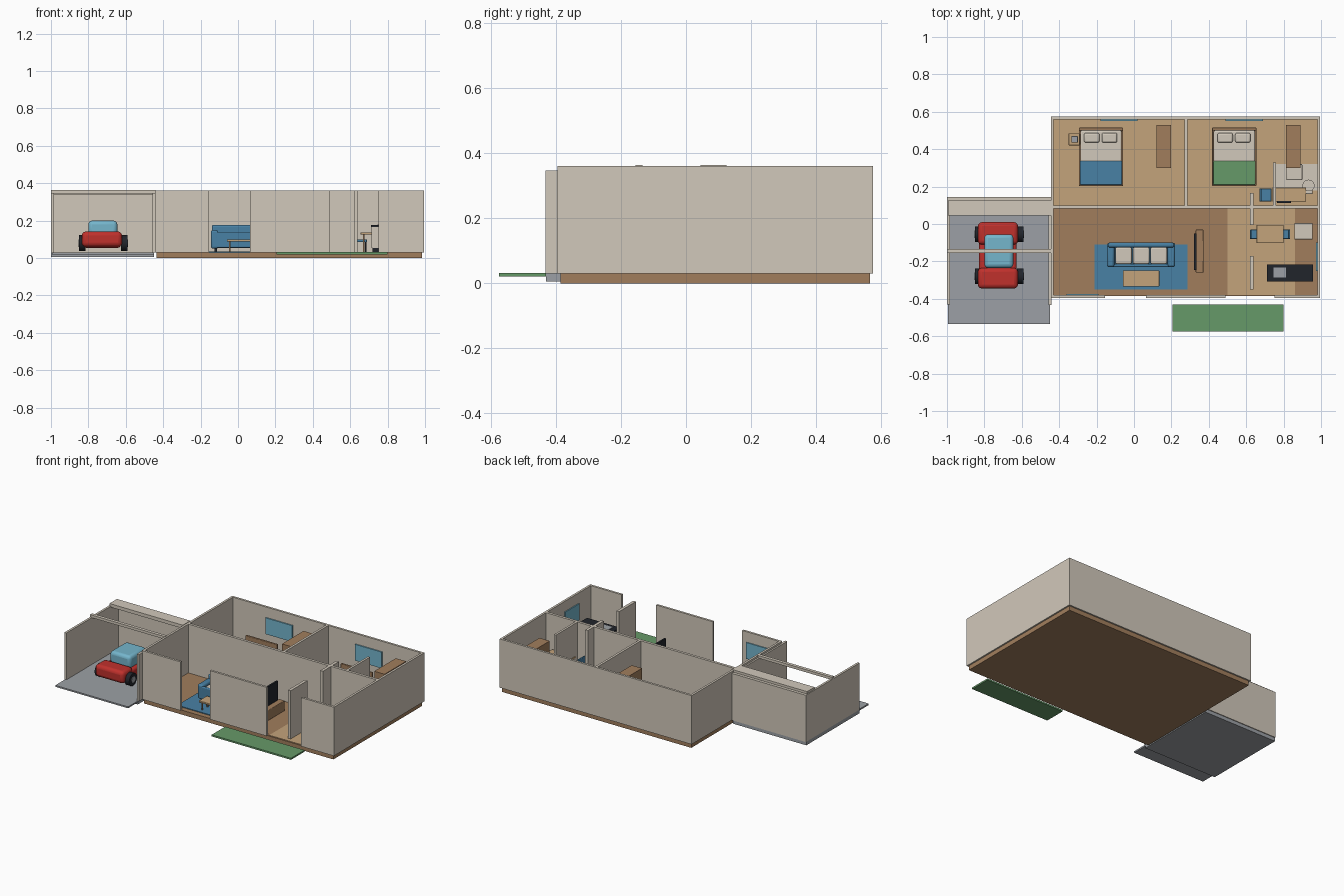
import bpy, math


def material(name, r, g, b):
    m = bpy.data.materials.new(name)
    m.diffuse_color = [(c / 255) ** 2.2 for c in (r, g, b)] + [1]
    return m


BEIGE = material("plaster_beige", 208, 199, 185)
BROWN = material("dark_wood", 160, 125, 93)
TAN = material("light_wood", 194, 162, 122)
GREY = material("concrete_grey", 155, 159, 164)
BLUE = material("fabric_blue", 74, 128, 163)
GLASS = material("glass_blue", 116, 180, 203)
RED = material("paint_red", 190, 52, 48)
GREEN = material("green", 102, 152, 104)
DARK = material("near_black", 38, 41, 47)


def box(name, mat, x0, x1, y0, y1, z0, z1, bevel=0):
    bpy.ops.mesh.primitive_cube_add(size=1, location=((x0 + x1) / 2, (y0 + y1) / 2, (z0 + z1) / 2))
    ob = bpy.context.object
    ob.name = name
    ob.scale = (x1 - x0, y1 - y0, z1 - z0)
    bpy.ops.object.transform_apply(location=False, rotation=False, scale=True)
    ob.data.materials.append(mat)
    if bevel:
        b = ob.modifiers.new("soft_edges", "BEVEL")
        b.width, b.segments = bevel, 3
        bpy.ops.object.shade_smooth_by_angle()
    return ob


def cylinder(name, mat, r, depth, loc, axis="Z"):
    rot = (0, math.pi / 2, 0) if axis == "X" else (0, 0, 0)
    bpy.ops.mesh.primitive_cylinder_add(vertices=24, radius=r, depth=depth, location=loc, rotation=rot)
    ob = bpy.context.object
    ob.name = name
    ob.data.materials.append(mat)
    bpy.ops.object.shade_smooth_by_angle()


def table(name, mat, x0, x1, y0, y1, top, z0=0.033):
    box(name + "_top", mat, x0, x1, y0, y1, top - 0.012, top, 0.003)
    for x in (x0 + 0.012, x1 - 0.02):
        for y in (y0 + 0.012, y1 - 0.02):
            box(name + "_leg", BROWN, x, x + 0.008, y, y + 0.008, z0, top - 0.012)


def chair(name, x0, x1, y0, y1, back):
    box(name + "_seat", BLUE, x0, x1, y0, y1, 0.085, 0.1, 0.004)
    bx = x0 if back < 0 else x1 - 0.012
    box(name + "_back", BLUE, bx, bx + 0.012, y0, y1, 0.1, 0.157, 0.004)
    for x in (x0 + 0.004, x1 - 0.012):
        for y in (y0 + 0.004, y1 - 0.012):
            box(name + "_leg", DARK, x, x + 0.008, y, y + 0.008, 0.033, 0.085)


# Foundation, floors and ground
box("foundation", BROWN, -0.435, 0.985, -0.385, 0.565, 0, 0.03)
box("bedroom_floor", TAN, -0.43, 0.98, 0.09, 0.56, 0.028, 0.033)
box("dining_floor", TAN, 0.5, 0.86, -0.38, 0.09, 0.028, 0.033)
box("bathroom_floor", BEIGE, 0.755, 0.98, 0.18, 0.32, 0.03, 0.036)
box("garage_slab", GREY, -1, -0.45, -0.43, 0.14, 0.006, 0.03)
box("driveway", GREY, -0.995, -0.45, -0.535, -0.38, 0.02, 0.03)
box("lawn", GREEN, 0.205, 0.8, -0.575, -0.43, 0.02, 0.031)

# House walls: x0, x1, y0, y1
H = 0.36
walls = [
    ("back_wall", -0.44, 0.995, 0.56, 0.575),
    ("left_wall", -0.445, -0.43, -0.395, 0.575),
    ("right_wall", 0.98, 0.995, -0.395, 0.575),
    ("front_wall_left", -0.44, -0.155, -0.395, -0.38),
    ("front_wall_middle", 0.065, 0.49, -0.395, -0.38),
    ("front_wall_right", 0.75, 0.99, -0.395, -0.38),
    ("hall_wall", -0.43, 0.98, 0.082, 0.1),
    ("bedroom_divider", 0.269, 0.285, 0.09, 0.56),
    ("kitchen_divider", 0.62, 0.64, -0.005, 0.165),
    ("dining_divider", 0.62, 0.64, -0.35, -0.17),
    ("bathroom_divider", 0.743, 0.758, 0.1, 0.33),
]
for name, x0, x1, y0, y1 in walls:
    box(name, BEIGE, x0, x1, y0, y1, 0.03, H)

# Window panes on the inner wall faces
for x0, x1 in ((-0.18, 0.02), (0.49, 0.69)):
    box("back_window", GLASS, x0, x1, 0.552, 0.561, 0.18, 0.29)
box("front_window", GLASS, -0.36, -0.19, -0.381, -0.373, 0.18, 0.29)
box("side_window", GLASS, 0.973, 0.981, -0.25, -0.1, 0.18, 0.29)

# Garage walls and open roof
box("garage_left_wall", BEIGE, -1, -0.985, -0.43, 0.14, 0.03, 0.347)
box("garage_right_wall", BEIGE, -0.456, -0.44, -0.432, 0.14, 0.03, 0.347)
box("garage_back_wall", BEIGE, -1, -0.44, 0.125, 0.145, 0.03, 0.347)
box("garage_roof", BEIGE, -0.995, -0.445, 0.045, 0.125, 0.34, 0.363)
box("garage_beam", BEIGE, -1, -0.44, -0.155, -0.133, 0.345, 0.363)

# Car
box("car_body", RED, -0.828, -0.627, -0.325, -0.005, 0.055, 0.12, 0.015)
box("car_hood", RED, -0.835, -0.62, -0.345, -0.235, 0.06, 0.142, 0.022)
box("car_trunk", RED, -0.835, -0.62, -0.11, 0.01, 0.06, 0.142, 0.022)
box("car_cabin", GLASS, -0.8, -0.645, -0.235, -0.055, 0.115, 0.2, 0.02)
for side in (-1, 1):
    for y in (-0.055, -0.28):
        x = -0.72 + side * 0.112
        cylinder("car_wheel", DARK, 0.042, 0.035, (x, y, 0.08), "X")
        cylinder("car_hub", GREY, 0.02, 0.01, (x + side * 0.016, y, 0.08), "X")

# Living room
box("rug", BLUE, -0.21, 0.285, -0.35, -0.11, 0.03, 0.035)
box("sofa_base", BLUE, -0.14, 0.215, -0.23, -0.105, 0.055, 0.115, 0.008)
box("sofa_back", BLUE, -0.14, 0.215, -0.125, -0.1, 0.055, 0.177, 0.01)
box("sofa_front", BLUE, -0.12, 0.195, -0.23, -0.213, 0.055, 0.14, 0.006)
for x in (-0.145, 0.18):
    box("sofa_arm", BLUE, x, x + 0.04, -0.23, -0.1, 0.05, 0.15, 0.012)
for x in (-0.1, -0.006, 0.088):
    box("sofa_cushion", BEIGE, x, x + 0.088, -0.213, -0.125, 0.11, 0.137, 0.008)
for x in (-0.125, 0.185):
    for y in (-0.22, -0.12):
        box("sofa_foot", DARK, x, x + 0.012, y, y + 0.012, 0.033, 0.058)
table("coffee_table", TAN, -0.06, 0.135, -0.335, -0.248, 0.1)
box("media_stand", BROWN, 0.33, 0.372, -0.26, -0.03, 0.03, 0.1, 0.004)
box("screen", DARK, 0.322, 0.334, -0.245, -0.05, 0.1, 0.23)

# Dining and kitchen
table("dining_table", TAN, 0.655, 0.8, -0.102, -0.005, 0.137)
chair("dining_chair_left", 0.62, 0.69, -0.08, -0.03, -1)
chair("dining_chair_right", 0.77, 0.835, -0.08, -0.03, 1)
box("fridge", BEIGE, 0.857, 0.955, -0.083, 0.005, 0.03, 0.22, 0.004)
box("counter_plinth", DARK, 0.72, 0.95, -0.3, -0.22, 0.03, 0.058)
box("counter", BEIGE, 0.715, 0.95, -0.302, -0.22, 0.055, 0.165)
box("counter_top", DARK, 0.71, 0.957, -0.307, -0.217, 0.165, 0.176)
box("sink", GREY, 0.745, 0.812, -0.285, -0.232, 0.174, 0.18)

# Bedrooms: bed, wardrobe
for x, cover in ((-0.295, BLUE), (0.418, GREEN)):
    w = 0.237
    box("bed_frame", BROWN, x, x + w, 0.203, 0.513, 0.04, 0.085, 0.005)
    box("headboard", BROWN, x, x + w, 0.5, 0.515, 0.03, 0.16, 0.004)
    box("mattress", BEIGE, x + 0.008, x + w - 0.008, 0.212, 0.5, 0.08, 0.12, 0.008)
    box("blanket", cover, x + 0.005, x + w - 0.005, 0.209, 0.338, 0.085, 0.126, 0.006)
    for px in (x + 0.028, x + 0.123):
        box("pillow", BEIGE, px, px + 0.082, 0.435, 0.487, 0.115, 0.14, 0.01)
for x in (0.12, 0.812):
    box("wardrobe", BROWN, x, x + 0.077, 0.3, 0.53, 0.03, 0.29)
box("nightstand", TAN, -0.35, -0.29, 0.42, 0.485, 0.03, 0.11, 0.004)
box("nightstand_lamp", GREY, -0.335, -0.3, 0.435, 0.47, 0.11, 0.15, 0.004)

# Desk corner and bathroom
table("desk", TAN, 0.74, 0.92, 0.12, 0.195, 0.137)
box("desk_shelf", DARK, 0.765, 0.84, 0.112, 0.122, 0.125, 0.145)
chair("desk_chair", 0.67, 0.735, 0.12, 0.19, -1)
box("vanity", BEIGE, 0.815, 0.9, 0.235, 0.32, 0.03, 0.13, 0.005)
cylinder("toilet_bowl", BEIGE, 0.032, 0.06, (0.933, 0.205, 0.063))
box("toilet_tank", BEIGE, 0.912, 0.955, 0.16, 0.182, 0.03, 0.13, 0.005)
